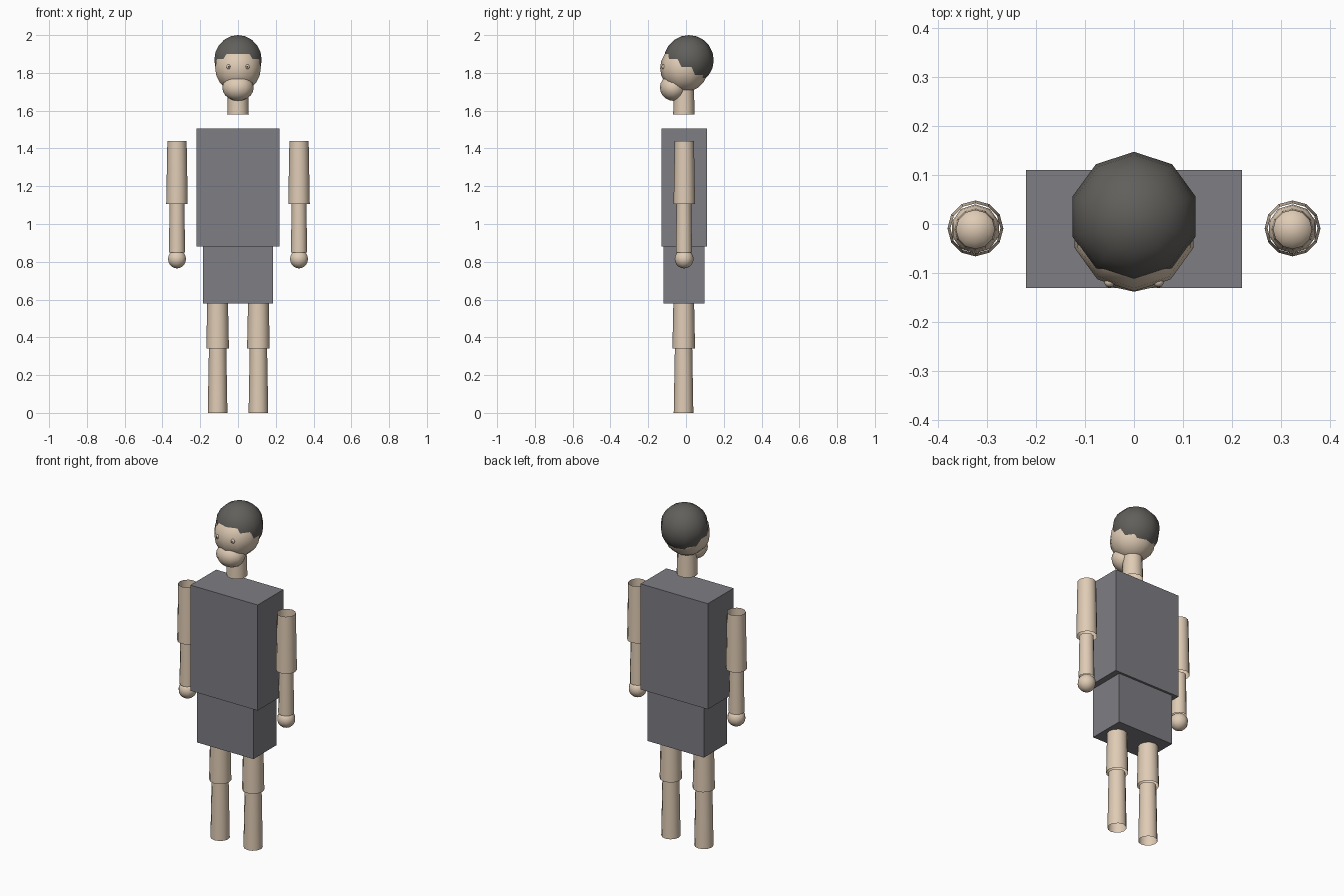
import bpy
from math import radians

cube = bpy.data.objects.get("Cube")
if cube:
    bpy.data.objects.remove(cube, do_unlink=True)


def material(name, rgb):
    mat = bpy.data.materials.new(name)
    mat.use_nodes = True
    mat.diffuse_color = (*rgb, 1)
    mat.node_tree.nodes["Principled BSDF"].inputs["Base Color"].default_value = (*rgb, 1)
    return mat


skin = material("skin", (0.74, 0.60, 0.46))
cloth = material("grey cloth", (0.21, 0.21, 0.23))
dark = material("dark hair", (0.12, 0.115, 0.105))


def finish(name, mat, smooth=True):
    obj = bpy.context.object
    obj.name = name
    obj.data.materials.append(mat)
    if smooth:
        bpy.ops.object.shade_smooth_by_angle(angle=radians(50))
    return obj


def ball(name, mat, center, radii, segments=10, rings=10):
    bpy.ops.mesh.primitive_uv_sphere_add(segments=segments, ring_count=rings, radius=1, location=center)
    bpy.context.object.scale = radii
    bpy.ops.object.transform_apply(location=False, rotation=False, scale=True)
    return finish(name, mat)


def tube(name, x, y, low, high, low_radius, high_radius):
    """Open tapered limb segment."""
    bpy.ops.mesh.primitive_cone_add(vertices=12, radius1=low_radius, radius2=high_radius, depth=high - low,
                                    end_fill_type='NOTHING', location=(x, y, (low + high) / 2))
    return finish(name, skin)


def box(name, half_width, front, back, low, high):
    bpy.ops.mesh.primitive_cube_add(size=1, location=(0, (front + back) / 2, (low + high) / 2))
    bpy.context.object.scale = (2 * half_width, back - front, high - low)
    bpy.ops.object.transform_apply(location=False, rotation=False, scale=True)
    return finish(name, cloth, smooth=False)


# Body
box("torso", 0.22, -0.13, 0.11, 0.88, 1.505)
box("pelvis", 0.185, -0.12, 0.097, 0.58, 0.88)

# Head and neck
tube("neck", 0, -0.011, 1.58, 1.71, 0.057, 0.053)
ball("head", skin, (0, -0.01, 1.825), (0.127, 0.127, 0.127))
ball("hair", dark, (0, 0.015, 1.868), (0.132, 0.132, 0.132))
ball("jaw", skin, (0, -0.067, 1.722), (0.083, 0.071, 0.07), segments=12)

# Paired limbs and eyes
for side, s in (("left", 1), ("right", -1)):
    tube(side + "_upper_arm", s * 0.323, -0.009, 1.105, 1.44, 0.057, 0.051)
    tube(side + "_forearm", s * 0.323, -0.011, 0.85, 1.105, 0.043, 0.039)
    ball(side + "_hand", skin, (s * 0.323, -0.01, 0.815), (0.05, 0.05, 0.05))
    tube(side + "_thigh", s * 0.108, -0.012, 0.34, 0.58, 0.06, 0.055)
    tube(side + "_shin", s * 0.108, -0.013, 0, 0.34, 0.052, 0.046)
    ball(side + "_eye", skin, (s * 0.05, -0.118, 1.832), (0.011, 0.011, 0.013), rings=8)
    ball(side + "_pupil", dark, (s * 0.05, -0.127, 1.832), (0.004, 0.004, 0.005), rings=6)
